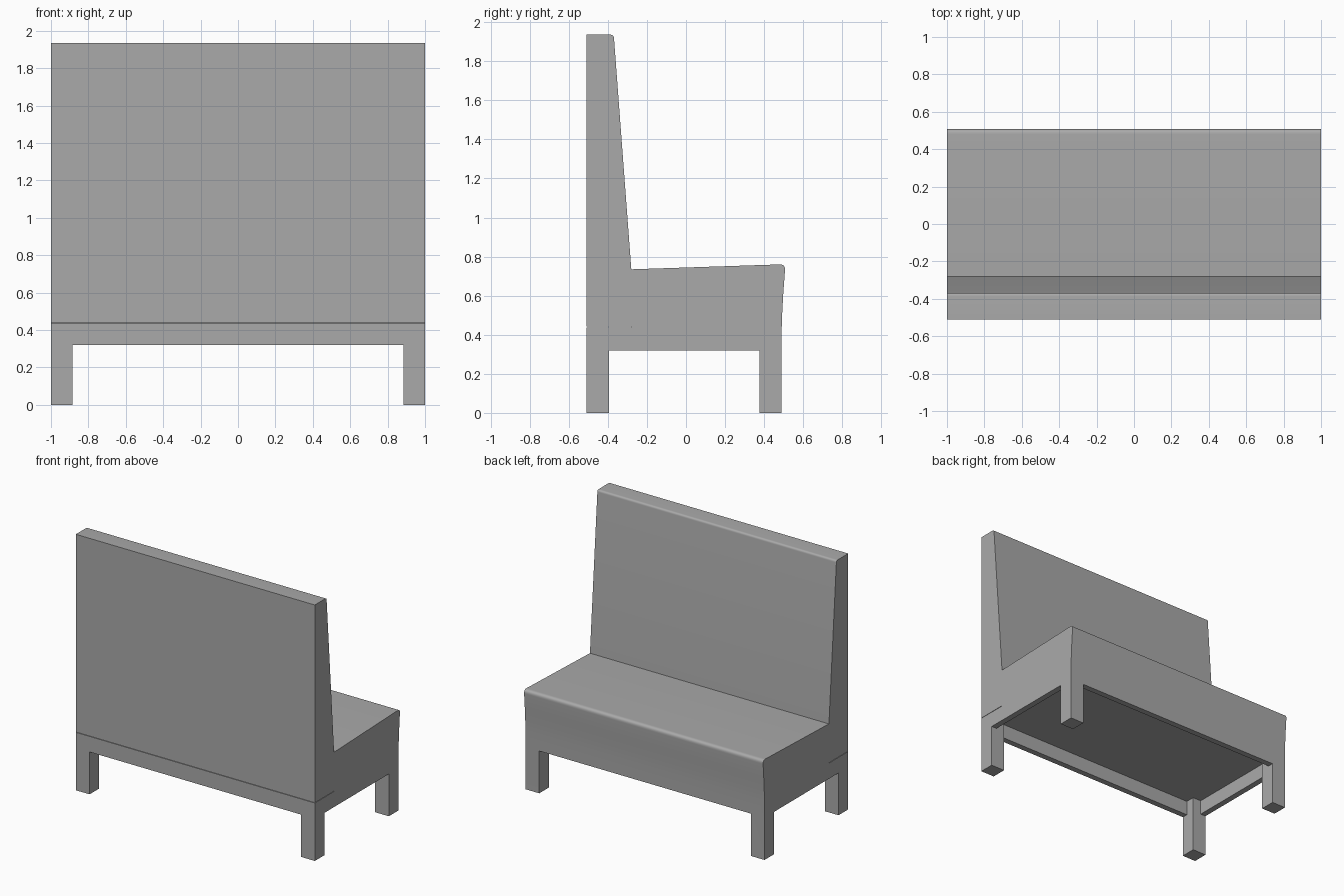
import bpy
import bmesh
from math import radians
from mathutils import Vector

cube = bpy.data.objects.get("Cube")
if cube:
    bpy.data.objects.remove(cube, do_unlink=True)

HALF_W = 1.0
BACK, FRONT = -0.51, 0.49
LEG = 0.115
RAIL = 0.045
RAIL_BOTTOM, SEAM, FLOOR = 0.32, 0.438, 0.43
SLIT = 0.003

grey = bpy.data.materials.new("grey")
grey.use_nodes = True
colour = (0.4, 0.4, 0.4, 1)
grey.diffuse_color = colour
grey.node_tree.nodes["Principled BSDF"].inputs["Base Color"].default_value = colour


def round_corner(before, corner, after, radius, steps=6):
    """Points of a curve that softens one profile corner."""
    a, c, b = Vector(before), Vector(corner), Vector(after)
    p = c + (a - c).normalized() * radius
    q = c + (b - c).normalized() * radius
    points = []
    for i in range(steps + 1):
        t = i / steps
        points.append(tuple(p * (1 - t) ** 2 + c * 2 * t * (1 - t) + q * t ** 2))
    return points


def extrude_profile(name, profile):
    """Sweep a (y, z) outline across the full width."""
    bm = bmesh.new()
    face = bm.faces.new([bm.verts.new((-HALF_W, y, z)) for y, z in profile])
    swept = bmesh.ops.extrude_face_region(bm, geom=[face])["geom"]
    verts = [v for v in swept if isinstance(v, bmesh.types.BMVert)]
    bmesh.ops.translate(bm, verts=verts, vec=(2 * HALF_W, 0, 0))
    bmesh.ops.recalc_face_normals(bm, faces=bm.faces)
    mesh = bpy.data.meshes.new(name)
    bm.to_mesh(mesh)
    bm.free()
    obj = bpy.data.objects.new(name, mesh)
    bpy.context.collection.objects.link(obj)
    mesh.materials.append(grey)
    return obj


def cut_box(target, half_x, y0, y1, top):
    """Remove a box that reaches from below the ground up to a height."""
    bottom = -0.1
    bpy.ops.mesh.primitive_cube_add(size=1, location=(0, (y0 + y1) / 2, (top + bottom) / 2))
    cutter = bpy.context.object
    cutter.scale = (2 * half_x, y1 - y0, top - bottom)
    cutter.hide_render = True
    cutter.data.materials.append(grey)
    bpy.context.view_layer.update()
    mod = target.modifiers.new("cut", "BOOLEAN")
    mod.operation = "DIFFERENCE"
    mod.solver = "EXACT"
    mod.object = cutter
    bpy.context.view_layer.objects.active = target
    bpy.ops.object.modifier_apply(modifier=mod.name)
    bpy.data.objects.remove(cutter, do_unlink=True)


# Side outline: base, bowed seat front, seat, leaning backrest, seam slit
crease = (-0.28, 0.735)
seat_lip, back_lip = (0.509, 0.761), (-0.37, 1.936)
bow = [(FRONT, SEAM), (0.493, 0.52), (0.498, 0.61)]
profile = [(BACK, 0), (FRONT, 0)] + bow
profile += round_corner(bow[-1], seat_lip, crease, 0.03)
profile += [crease]
profile += round_corner(crease, back_lip, (BACK, 1.936), 0.016)
profile += [(BACK, 1.936), (BACK, SEAM + SLIT), (crease[0], SEAM + SLIT),
            (crease[0], SEAM), (BACK, SEAM)]
bench = extrude_profile("bench_seat", profile)

# Openings between the legs, along the width and the depth
inner_x = HALF_W - LEG
leg_back, leg_front = BACK + LEG, FRONT - LEG
cut_box(bench, inner_x, BACK - 1, FRONT + 1, RAIL_BOTTOM)
cut_box(bench, HALF_W + 1, leg_back, leg_front, RAIL_BOTTOM)

# Hollow underside inside the rails, leaving the legs whole
cut_box(bench, inner_x, BACK + RAIL, FRONT - RAIL, FLOOR)
cut_box(bench, HALF_W - RAIL, leg_back, leg_front, FLOOR)

# Soft shading on the rounded edges only
bpy.ops.object.select_all(action="DESELECT")
bench.select_set(True)
bpy.context.view_layer.objects.active = bench
bpy.ops.object.shade_smooth_by_angle(angle=radians(30))
